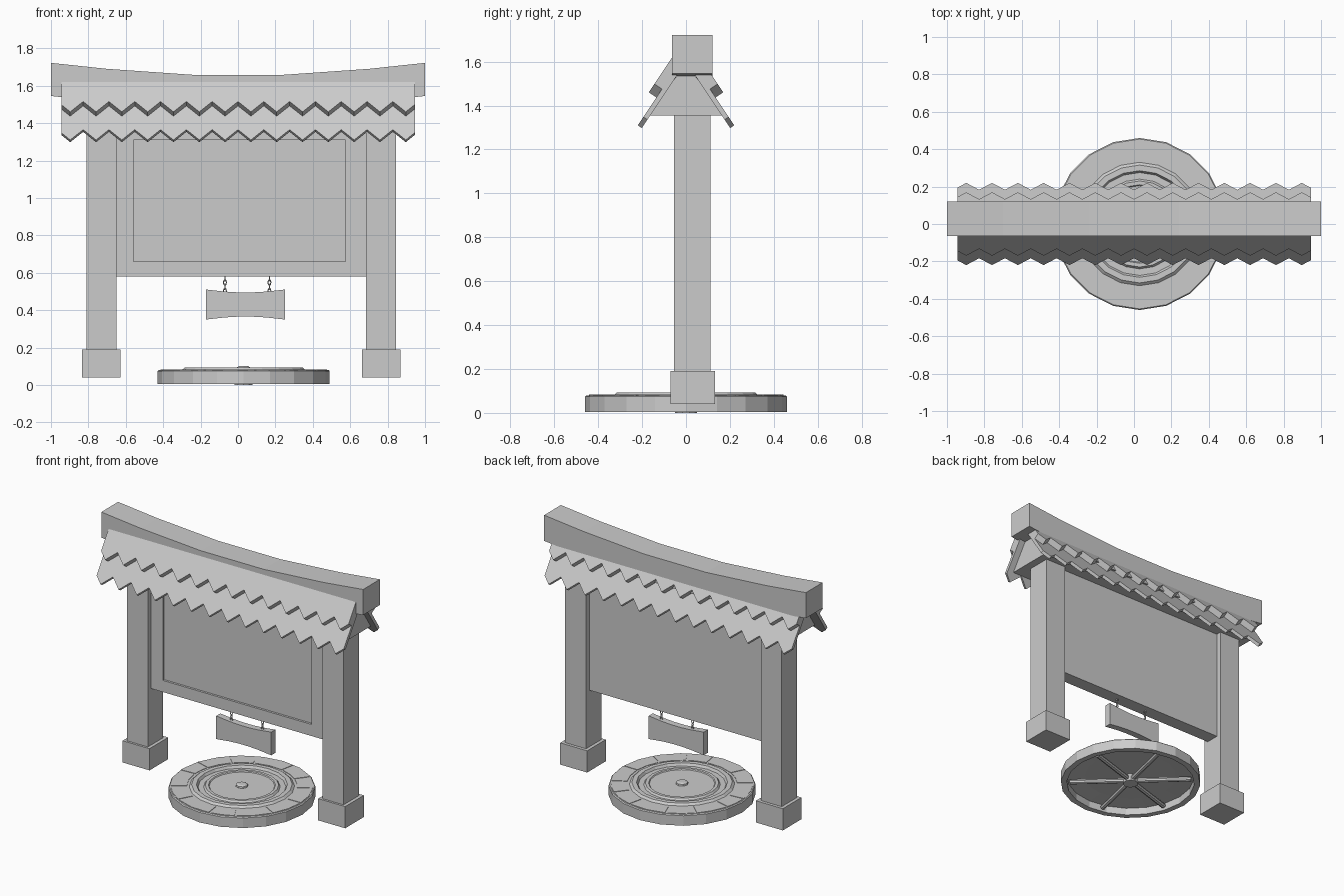
import bpy, bmesh
from math import sin, cos, pi, radians
from mathutils import Vector, Matrix

if "Cube" in bpy.data.objects:
    bpy.data.objects.remove(bpy.data.objects["Cube"])


def finish(name, bm):
    bmesh.ops.recalc_face_normals(bm, faces=bm.faces)
    me = bpy.data.meshes.new(name)
    bm.to_mesh(me)
    bm.free()
    ob = bpy.data.objects.new(name, me)
    bpy.context.collection.objects.link(ob)
    return ob


def box(name, x0, x1, y0, y1, z0, z1):
    bm = bmesh.new()
    bmesh.ops.create_cube(bm, size=1)
    for v in bm.verts:
        v.co = ((x0 + x1) / 2 + v.co.x * (x1 - x0),
                (y0 + y1) / 2 + v.co.y * (y1 - y0),
                (z0 + z1) / 2 + v.co.z * (z1 - z0))
    return finish(name, bm)


def extrude(name, pts, vec):
    """Closed outline of 3D points extruded along a vector."""
    bm = bmesh.new()
    f = bm.faces.new([bm.verts.new(p) for p in pts])
    r = bmesh.ops.extrude_face_region(bm, geom=[f])
    bmesh.ops.translate(bm, vec=vec, verts=[g for g in r["geom"] if isinstance(g, bmesh.types.BMVert)])
    return finish(name, bm)


def lathe(name, prof, sides, cx=0.03):
    """Closed (r, z) section spun about the vertical axis."""
    bm = bmesh.new()
    rings = []
    for i in range(sides):
        a = pi / 2 + 2 * pi * i / sides
        rings.append([bm.verts.new((cx + r * cos(a), r * sin(a), z)) for r, z in prof])
    n = len(prof)
    for i in range(sides):
        a, b = rings[i], rings[(i + 1) % sides]
        for j in range(n):
            k = (j + 1) % n
            bm.faces.new((a[j], b[j], b[k], a[k]))
    bmesh.ops.remove_doubles(bm, verts=bm.verts, dist=1e-5)
    return finish(name, bm)


# Posts and feet
for side, x in (("left", -0.73), ("right", 0.765)):
    box(side + "_post", x - 0.08, x + 0.08, -0.055, 0.112, 0.15, 1.40)
    box(side + "_foot", x - 0.103, x + 0.103, -0.07, 0.133, 0.04, 0.19)

# Board with a shallow recess in its front
board = box("notice_board", -0.66, 0.70, -0.02, 0.075, 0.58, 1.40)
bm = bmesh.new()
bm.from_mesh(board.data)
front = min(bm.faces, key=lambda f: f.calc_center_median().y)
bmesh.ops.inset_individual(bm, faces=[front], thickness=0.09)
for v in front.verts:
    v.co.x = -0.56 if v.co.x < 0 else 0.575
    v.co.z = 0.66 if v.co.z < 1 else 1.31
r = bmesh.ops.extrude_discrete_faces(bm, faces=[front])
for v in r["faces"][0].verts:
    v.co.y += 0.015
bm.to_mesh(board.data)
bm.free()

# Upswept ridge beam
top = [(-1, 1.722), (-0.7, 1.69), (-0.24, 1.658), (0.24, 1.658), (0.7, 1.69), (1, 1.722)]
outline = [(x, -0.063, z) for x, z in top] + [(x, -0.063, z - 0.177) for x, z in reversed(top)]
extrude("ridge_beam", outline, (0, 0.183, 0))

# Roof core under the slabs
extrude("roof_core", [(-0.87, y, z) for y, z in
                      ((-0.163, 1.355), (0.163, 1.355), (0.036, 1.545), (-0.036, 1.545))], (1.77, 0, 0))

# Sawtooth roof slabs, two layers per side
TIPS, STEP, DEPTH = 14, 0.138, 0.066


def roof_slab(name, s, y, z, length, thick):
    down = Vector((0, -2 * s, -3)).normalized()
    inward = Vector((0, 3 * s, -2)).normalized()
    start = Vector((0, -y * s, z))
    x0 = -STEP * (TIPS - 1) / 2
    edge = [(-0.945, length - DEPTH * 0.7)]
    for k in range(TIPS):
        edge.append((x0 + k * STEP, length))
        if k < TIPS - 1:
            edge.append((x0 + (k + 0.5) * STEP, length - DEPTH))
    edge += [(0.945, length - DEPTH * 0.7), (0.945, 0), (-0.945, 0)]
    extrude(name, [start + Vector((x, 0, 0)) + down * d for x, d in edge], inward * thick)


for side, s in (("front", 1), ("back", -1)):
    roof_slab(side + "_upper_roof", s, 0.063, 1.62, 0.192, 0.043)
    roof_slab(side + "_lower_roof", s, 0.02, 1.6095, 0.36, 0.022)

# Hanging sign with dished top and bottom
xs = [(-0.17, 0), (-0.07, 0.011), (0.0, 0.015), (0.08, 0.015), (0.15, 0.011), (0.25, 0)]
extrude("hanging_sign", [(x, 0.005, 0.51 - d) for x, d in xs] +
        [(x, 0.005, 0.35 + d) for x, d in reversed(xs)], (0, 0.045, 0))

# Chains of alternately turned links
for side, x in (("left", -0.07), ("right", 0.168)):
    for i in range(4):
        bpy.ops.mesh.primitive_torus_add(major_segments=8, minor_segments=4, major_radius=0.010,
                                         minor_radius=0.0035, location=(x, 0.028, 0.502 + i * 0.023),
                                         rotation=(pi / 2, 0, pi / 2 * (i % 2)))
        link = bpy.context.object
        link.scale = (0.8, 1.35, 1)
        link.name = f"{side}_chain_link_{i + 1}"

# Hollow stone disc: outer rim, stepped ring and sunken centre
lathe("stone_disc", [(0.46, 0.005), (0.46, 0.074), (0.454, 0.08), (0.33, 0.08), (0.315, 0.093),
                     (0.285, 0.093), (0.275, 0.076), (0.24, 0.076), (0.23, 0.088), (0.21, 0.088),
                     (0.205, 0.082), (0, 0.082), (0, 0.06), (0.30, 0.06), (0.42, 0.055), (0.42, 0.005)], 20)
lathe("centre_knob", [(0, 0.08), (0.04, 0.08), (0.038, 0.093), (0.025, 0.1), (0, 0.1)], 8)

# Thin paving stones on the rim
for i, wide in enumerate((30, 22, 26, 34, 24, 28, 20, 32, 26, 36, 22, 30, 30)):
    a0 = sum((30, 22, 26, 34, 24, 28, 20, 32, 26, 36, 22, 30, 30)[:i])
    ang = [radians(a0 + 1 + (wide - 2) * t / 2) for t in range(3)]
    pts = [(0.03 + 0.445 * cos(a), 0.445 * sin(a), 0.078) for a in ang]
    pts += [(0.03 + 0.345 * cos(a), 0.345 * sin(a), 0.078) for a in reversed(ang)]
    extrude(f"paving_stone_{i + 1}", pts, (0, 0, 0.005))

# Spokes and hub beneath the disc
for i in range(6):
    bm = bmesh.new()
    bmesh.ops.create_cone(bm, cap_ends=True, segments=8, radius1=0.017, radius2=0.017, depth=0.40)
    bm.transform(Matrix.Translation((0.03, 0, 0.025)) @ Matrix.Rotation(i * pi / 3 + 0.3, 4, 'Z')
                 @ Matrix.Translation((0.2, 0, 0)) @ Matrix.Rotation(pi / 2, 4, 'Y'))
    finish(f"spoke_{i + 1}", bm)
lathe("under_hub", [(0, 0), (0.05, 0), (0.05, 0.03), (0.03, 0.062), (0, 0.062)], 10)
